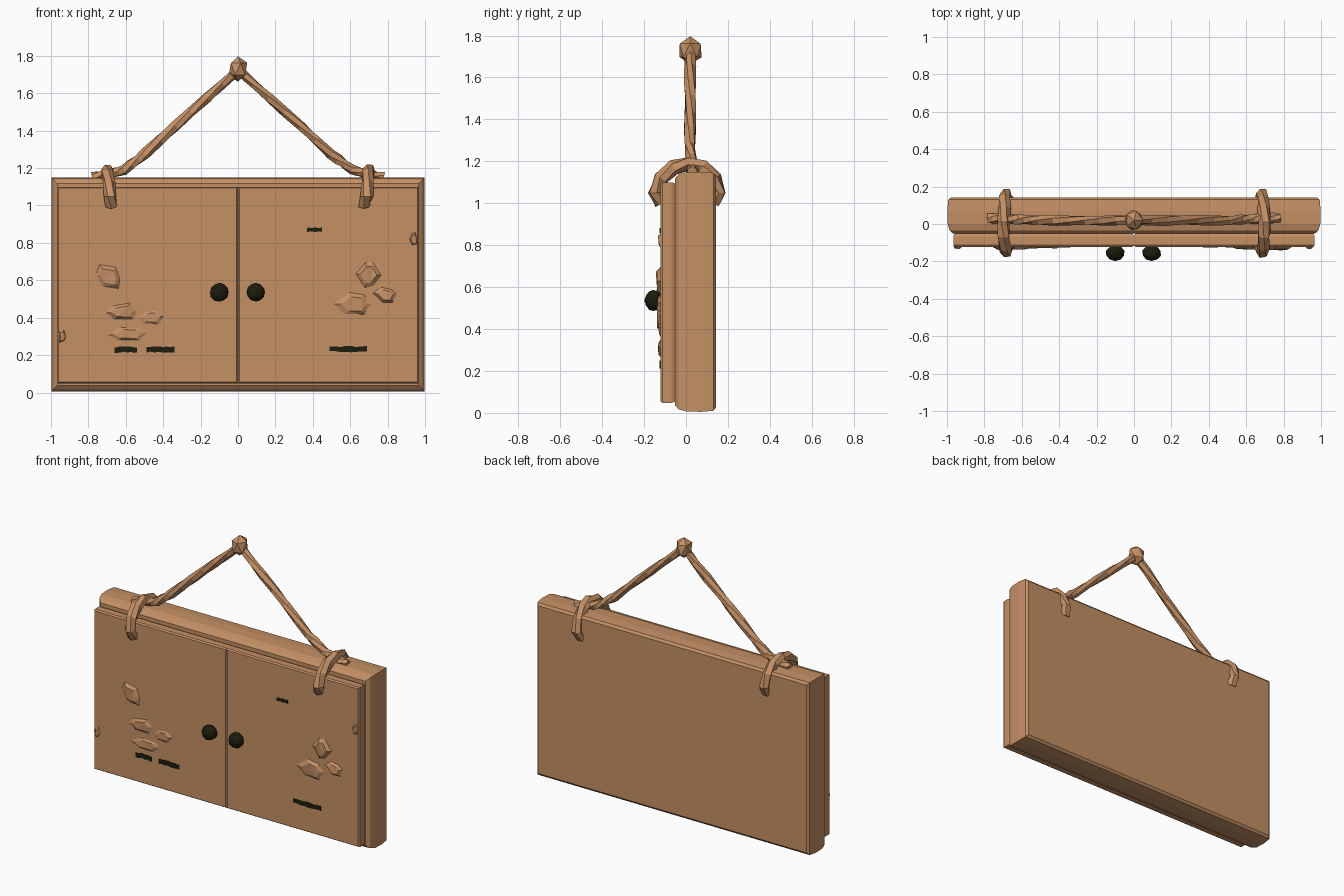
import bpy, bmesh, math, random
from mathutils import Vector

if "Cube" in bpy.data.objects:
    bpy.data.objects.remove(bpy.data.objects["Cube"])

random.seed(4)


def material(name, rgb):
    m = bpy.data.materials.new(name)
    m.diffuse_color = (*rgb, 1)
    m.use_nodes = True
    m.node_tree.nodes["Principled BSDF"].inputs["Base Color"].default_value = m.diffuse_color
    return m


WOOD = material("warm wood", (0.56, 0.28, 0.13))
DARK = material("dark iron", (0.012, 0.012, 0.004))


def finish(bm, name, mat):
    bmesh.ops.recalc_face_normals(bm, faces=bm.faces)
    me = bpy.data.meshes.new(name)
    bm.to_mesh(me)
    bm.free()
    me.materials.append(mat)
    ob = bpy.data.objects.new(name, me)
    bpy.context.collection.objects.link(ob)
    return ob


def loft(bm, rings):
    """Join rings of equal point count and cap both ends."""
    vs = [[bm.verts.new(p) for p in r] for r in rings]
    n = len(vs[0])
    for a, b in zip(vs, vs[1:]):
        for i in range(n):
            j = (i + 1) % n
            bm.faces.new((a[i], a[j], b[j], b[i]))
    bm.faces.new(vs[0])
    bm.faces.new(vs[-1][::-1])


def slab(name, x0, x1, z0, z1, profile):
    """Rectangular board lofted along y; profile is (y, inset)."""
    bm = bmesh.new()
    loft(bm, [[(x0 + i, y, z0 + i), (x1 - i, y, z0 + i),
               (x1 - i, y, z1 - i), (x0 + i, y, z1 - i)] for y, i in profile])
    return finish(bm, name, WOOD)


def tube(name, path, radius, up, sides=6, steps=3, twist=0.35, jitter=0.15):
    """Twisted, uneven low-poly rope along a path."""
    pts = [Vector(p) for p in path]
    line = [a.lerp(b, k / steps) for a, b in zip(pts, pts[1:]) for k in range(steps)]
    line.append(pts[-1])
    up = Vector(up)
    rings = []
    for i, p in enumerate(line):
        t = (line[min(i + 1, len(line) - 1)] - line[max(i - 1, 0)]).normalized()
        s = t.cross(up).normalized()
        ring = []
        for k in range(sides):
            a = math.tau * k / sides + twist * i
            r = radius * random.uniform(1 - jitter, 1 + jitter)
            ring.append(p + (s * math.cos(a) + up * math.sin(a)) * r)
        rings.append(ring)
    bm = bmesh.new()
    loft(bm, rings)
    return finish(bm, name, WOOD)


def chip(name, x, z, rx, rz, depth, sides=6):
    """Shallow irregular raised flake on a door."""
    bm = bmesh.new()
    base, top = [], []
    for k in range(sides):
        a = math.tau * k / sides + random.uniform(-0.25, 0.25)
        f = random.uniform(0.75, 1.1)
        c, s = math.cos(a) * rx * f, math.sin(a) * rz * f
        base.append((x + c, FRONT + 0.004, z + s))
        top.append((x + c * 0.6, FRONT - depth * random.uniform(0.5, 1), z + s * 0.6))
    loft(bm, [base, top])
    bmesh.ops.triangulate(bm, faces=bm.faces)
    return finish(bm, name, WOOD)


def slot(name, x0, x1, z, h):
    """Thin dark split with a ragged outline."""
    bm = bmesh.new()
    n = 7
    xs = [x0 + (x1 - x0) * k / n for k in range(n + 1)]
    out = [(x, z - h / 2 * random.uniform(0.6, 1)) for x in xs]
    out += [(x, z + h / 2 * random.uniform(0.6, 1)) for x in reversed(xs)]
    loft(bm, [[(x, y, q) for x, q in out] for y in (FRONT + 0.002, FRONT - 0.004)])
    return finish(bm, name, DARK)


def ball(name, loc, scale, mat, jitter, sub=1):
    bm = bmesh.new()
    bmesh.ops.create_icosphere(bm, subdivisions=sub, radius=1)
    for v in bm.verts:
        v.co *= random.uniform(1 - jitter, 1 + jitter)
        v.co = Vector([c * s for c, s in zip(v.co, scale)]) + Vector(loc)
    return finish(bm, name, mat)


FRONT = -0.122

# Backing board with chamfered edges
slab("backing_board", -0.998, 0.998, 0.005, 1.15,
     [(-0.052, 0.032), (-0.035, 0.012), (0.0, 0.002), (0.07, 0.0),
      (0.13, 0.005), (0.142, 0.02)])

# Two doors meeting in a narrow V groove
door_profile = [(-0.04, 0.012), (-0.068, 0.0), (-0.112, 0.0), (FRONT, 0.007)]
slab("left_door", -0.966, 0.0, 0.048, 1.1, door_profile)
slab("right_door", 0.0, 0.966, 0.048, 1.1, door_profile)

# Weathered flakes on the doors
for i, c in enumerate([
        (-0.69, 0.62, 0.08, 0.09, 0.02), (-0.62, 0.43, 0.11, 0.06, 0.016),
        (-0.46, 0.40, 0.08, 0.05, 0.01), (-0.58, 0.31, 0.13, 0.05, 0.012),
        (-0.94, 0.30, 0.025, 0.04, 0.012), (0.70, 0.63, 0.09, 0.09, 0.025),
        (0.63, 0.47, 0.12, 0.08, 0.016), (0.79, 0.52, 0.07, 0.05, 0.02),
        (0.94, 0.82, 0.025, 0.04, 0.012)]):
    chip(f"door_flake_{i}", *c)

# Dark splits
for i, c in enumerate([(-0.66, -0.54, 0.23, 0.036), (-0.49, -0.34, 0.23, 0.036),
                       (0.49, 0.69, 0.232, 0.036), (0.37, 0.45, 0.87, 0.026)]):
    slot(f"door_split_{i}", *c)

# Door knobs
for side, x in (("left", -0.1), ("right", 0.095)):
    ball(f"{side}_knob", (x, -0.155, 0.535), (0.05, 0.042, 0.05), DARK, 0.04, 2)

# Rope loops over the top edge, and the two hanging ropes
for side, s in (("left", -1), ("right", 1)):
    loop = [(s * 0.675, -0.115, 1.0), (s * 0.685, -0.146, 1.05), (s * 0.69, -0.12, 1.12),
            (s * 0.695, -0.06, 1.172), (s * 0.70, 0.01, 1.19), (s * 0.695, 0.08, 1.172),
            (s * 0.69, 0.135, 1.12), (s * 0.685, 0.16, 1.05), (s * 0.675, 0.13, 1.0)]
    tube(f"{side}_rope_loop", loop, 0.034, (1, 0, 0), steps=1)
    rope = [(s * 0.78, 0.03, 1.15), (s * 0.70, 0.03, 1.165), (s * 0.61, 0.025, 1.19),
            (s * 0.50, 0.02, 1.275), (s * 0.25, 0.02, 1.50), (0, 0.02, 1.725)]
    tube(f"{side}_hanging_rope", rope, 0.027, (0, 1, 0), steps=3)

# Knot at the peak
ball("top_knot", (0, 0.02, 1.73), (0.052, 0.06, 0.07), WOOD, 0.08)
